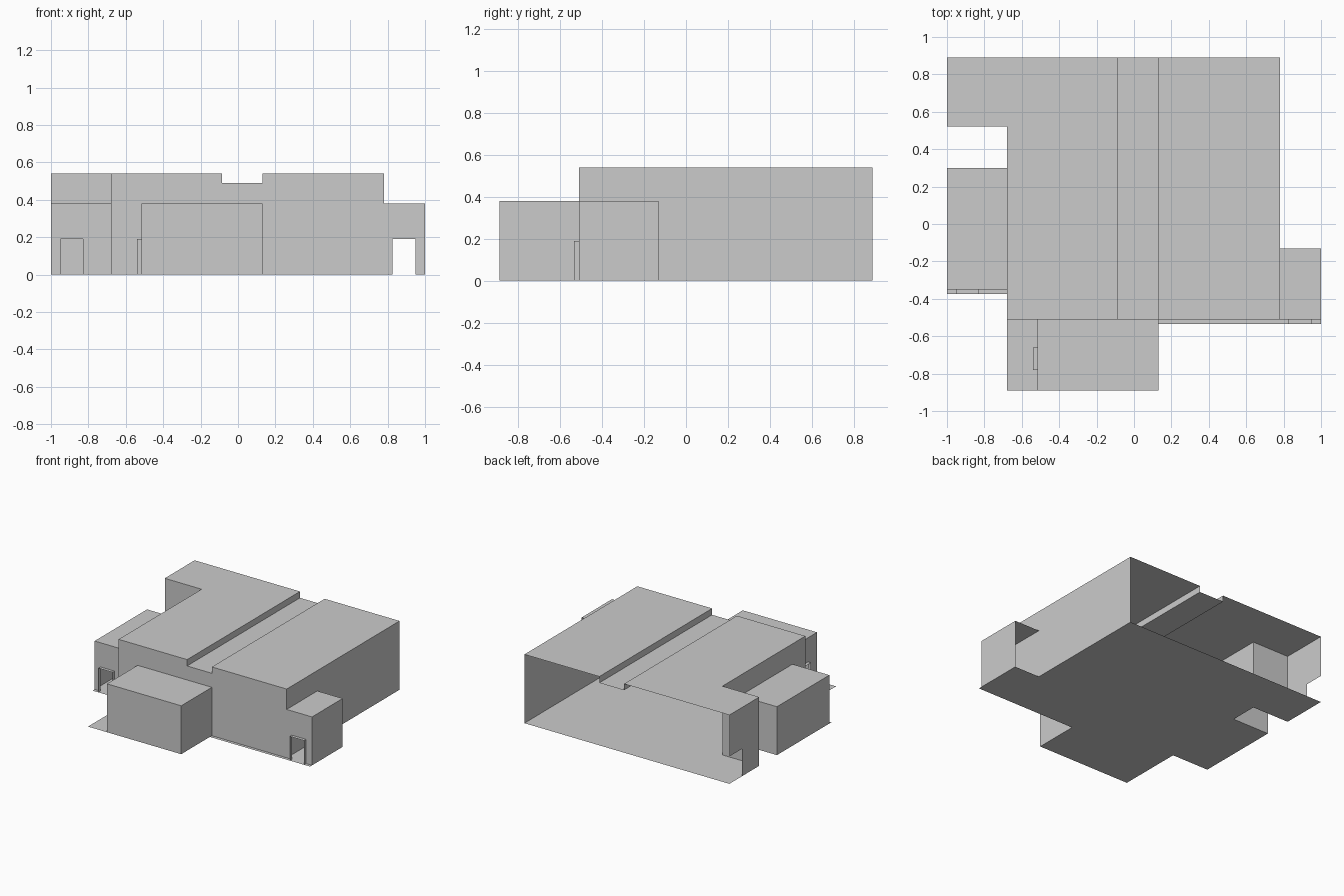
import bpy
from mathutils import Vector

if "Cube" in bpy.data.objects:
    bpy.data.objects.remove(bpy.data.objects["Cube"])

HI, LOW, GROOVE, DOOR = 0.54, 0.38, 0.49, 0.19


def sheet(name, faces):
    """One object made from thin polygon faces, each a list of points."""
    verts, idx = [], []
    for f in faces:
        idx.append(list(range(len(verts), len(verts) + len(f))))
        verts += [tuple(p) for p in f]
    me = bpy.data.meshes.new(name)
    me.from_pydata(verts, [], idx)
    me.update()
    ob = bpy.data.objects.new(name, me)
    bpy.context.collection.objects.link(ob)
    return ob


def flat(name, outline, z):
    sheet(name, [[(x, y, z) for x, y in outline]])


def rect(x0, x1, y0, y1):
    return [(x0, y0), (x1, y0), (x1, y1), (x0, y1)]


def wall(name, a, b, h, door=None, lip=0.025):
    """Wall a->b (outside on the right hand); door = (start, end) distance along it."""
    a, b = Vector((*a, 0)), Vector((*b, 0))
    d = (b - a).normalized()
    out = Vector((d.y, -d.x, 0))
    up = Vector((0, 0, h))
    if not door:
        return sheet(name, [[a, b, b + up, a + up]])
    s, e = a + d * door[0], a + d * door[1]
    jamb = [s, s + Vector((0, 0, DOOR)), e + Vector((0, 0, DOOR)), e]
    sheet(name, [[a] + jamb + [b, b + up, a + up]])
    # thin door surround standing out from the wall
    sheet(name + "_door_frame", [[p, q, q + out * lip, p + out * lip]
                                 for p, q in zip(jamb, jamb[1:])])


# floor slab with the doorsteps
flat("floor", [(-0.68, -0.89), (0.13, -0.89), (0.13, -0.535), (1, -0.535), (1, -0.13),
               (0.78, -0.13), (0.78, 0.89), (-1, 0.89), (-1, 0.52), (-0.68, 0.52),
               (-0.68, 0.30), (-1, 0.30), (-1, -0.375), (-0.68, -0.375)], 0)

# main hall roof with its long groove
profile = [(-0.68, HI), (-0.085, HI), (-0.085, GROOVE), (0.13, GROOVE), (0.13, HI), (0.78, HI)]
sheet("hall_roof", [[(x0, -0.51, z0), (x1, -0.51, z1), (x1, 0.89, z1), (x0, 0.89, z0)]
                    for (x0, z0), (x1, z1) in zip(profile, profile[1:])])

# main hall walls, open at the back
sheet("hall_front_wall", [[(-0.68, -0.51, 0), (0.78, -0.51, 0)]
                          + [(x, -0.51, z) for x, z in reversed(profile)]])
wall("hall_right_wall", (0.78, -0.51), (0.78, 0.89), HI)
wall("hall_left_wall", (-0.68, 0.52), (-0.68, -0.51), HI)

# back left bay, open at the back with a low opening in its outer wall
flat("bay_roof", rect(-1, -0.68, 0.52, 0.89), HI)
wall("bay_front_wall", (-1, 0.52), (-0.68, 0.52), HI)
sheet("bay_outer_wall", [[(-1, 0.52, 0), (-1, 0.735, 0), (-1, 0.735, 0.215),
                          (-1, 0.89, 0.215), (-1, 0.89, HI), (-1, 0.52, HI)]])

# left wing
flat("left_wing_roof", rect(-1, -0.68, -0.35, 0.30), LOW)
wall("left_wing_front", (-1, -0.35), (-0.68, -0.35), LOW, (0.05, 0.172))
wall("left_wing_side", (-1, 0.30), (-1, -0.35), LOW)
wall("left_wing_back", (-0.68, 0.30), (-1, 0.30), LOW)

# front wing, door on its left side
flat("front_wing_roof", rect(-0.515, 0.13, -0.89, -0.51), LOW)
wall("front_wing_front", (-0.515, -0.89), (0.13, -0.89), LOW)
wall("front_wing_right", (0.13, -0.89), (0.13, -0.51), LOW)
wall("front_wing_left", (-0.515, -0.51), (-0.515, -0.89), LOW, (0.15, 0.27))

# right wing, open at the back
flat("right_wing_roof", rect(0.78, 1, -0.51, -0.13), LOW)
wall("right_wing_front", (0.78, -0.51), (1, -0.51), LOW, (0.045, 0.168))
wall("right_wing_side", (1, -0.51), (1, -0.13), LOW)
